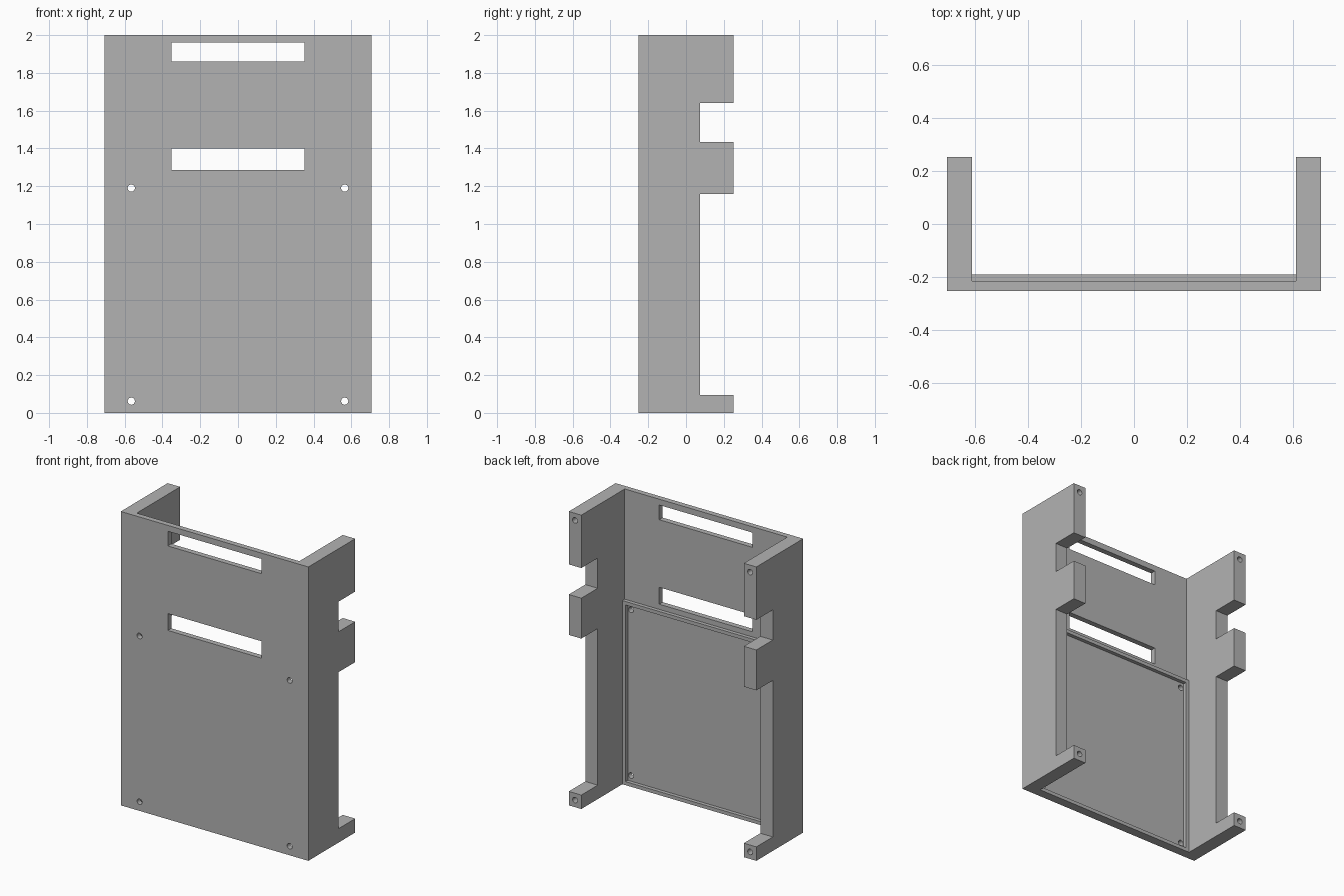
import bpy, bmesh
from mathutils import Matrix

cube = bpy.data.objects.get("Cube")
if cube:
    bpy.data.objects.remove(cube, do_unlink=True)

W, INNER = 0.706, 0.612                    # half width outside and between walls
FRONT, BACK, FLOOR = -0.252, 0.252, -0.215
RIM_Y, RIM_TOP, RIM_W = -0.19, 1.25, 0.024
NOTCH_Y = 0.075

grey = bpy.data.materials.new("plain_grey")
grey.use_nodes = True
colour = (0.45, 0.45, 0.45, 1)
grey.diffuse_color = colour
grey.node_tree.nodes["Principled BSDF"].inputs["Base Color"].default_value = colour


def finish(bm, name):
    bmesh.ops.recalc_face_normals(bm, faces=bm.faces)
    mesh = bpy.data.meshes.new(name)
    bm.to_mesh(mesh)
    bm.free()
    obj = bpy.data.objects.new(name, mesh)
    bpy.context.scene.collection.objects.link(obj)
    return obj


def add_box(bm, x0, x1, y0, y1, z0, z1):
    centre = Matrix.Translation(((x0 + x1) / 2, (y0 + y1) / 2, (z0 + z1) / 2))
    size = Matrix.Diagonal((x1 - x0, y1 - y0, z1 - z0, 1))
    bmesh.ops.create_cube(bm, size=1, matrix=centre @ size)


def add_hole(bm, x, z, y0, y1, radius=0.019):
    turn = Matrix.Rotation(1.5707963, 4, "X")
    bmesh.ops.create_cone(bm, cap_ends=True, segments=24, radius1=radius, radius2=radius,
                          depth=y1 - y0, matrix=Matrix.Translation((x, (y0 + y1) / 2, z)) @ turn)


def combine(target, tool, operation):
    mod = target.modifiers.new(operation.lower(), "BOOLEAN")
    mod.object, mod.operation, mod.solver = tool, operation, "EXACT"
    tool.hide_render = True
    bpy.context.view_layer.update()
    result = target.evaluated_get(bpy.context.evaluated_depsgraph_get())
    mesh = bpy.data.meshes.new_from_object(result)
    target.modifiers.clear()
    target.data = mesh
    bpy.data.objects.remove(tool, do_unlink=True)


# Channel body: front panel with two side walls
bm = bmesh.new()
outline = [(-W, FRONT), (W, FRONT), (W, BACK), (INNER, BACK),
           (INNER, FLOOR), (-INNER, FLOOR), (-INNER, BACK), (-W, BACK)]
base = bm.faces.new([bm.verts.new((x, y, 0)) for x, y in outline])
top = bmesh.ops.extrude_face_region(bm, geom=[base])["geom"]
bmesh.ops.translate(bm, vec=(0, 0, 2), verts=[v for v in top if isinstance(v, bmesh.types.BMVert)])
body = finish(bm, "panel_and_walls")

# Raised bed that becomes the rim of the lower pocket
bm = bmesh.new()
add_box(bm, -INNER - 0.02, INNER + 0.02, FLOOR - 0.015, RIM_Y, 0, RIM_TOP)
combine(body, finish(bm, "rim_bed"), "UNION")

# Pocket, slots and wall notches
bm = bmesh.new()
add_box(bm, -INNER + RIM_W, INNER - RIM_W, FLOOR, 0, RIM_W, RIM_TOP - RIM_W)
for z0, z1 in ((1.285, 1.4), (1.86, 1.96)):
    add_box(bm, -0.352, 0.352, -0.4, -0.1 if z0 > RIM_TOP + 0.5 else FLOOR + 0.05, z0, z1)
for z0, z1 in ((0.095, 1.16), (1.435, 1.64)):
    add_box(bm, -1, 1, NOTCH_Y, 0.5, z0, z1)
combine(body, finish(bm, "opening_cutter"), "DIFFERENCE")

# Screw holes through the panel and into the wall ends
bm = bmesh.new()
for side in (-1, 1):
    for z in (0.062, 1.19):
        add_hole(bm, side * 0.565, z, -0.4, -0.1)
    for z in (0.048, 1.952):
        add_hole(bm, side * (W + INNER) / 2, z, 0.1, 0.4)
combine(body, finish(bm, "screw_hole_cutter"), "DIFFERENCE")

body.data.materials.clear()
body.data.materials.append(grey)
for poly in body.data.polygons:
    poly.material_index = 0
